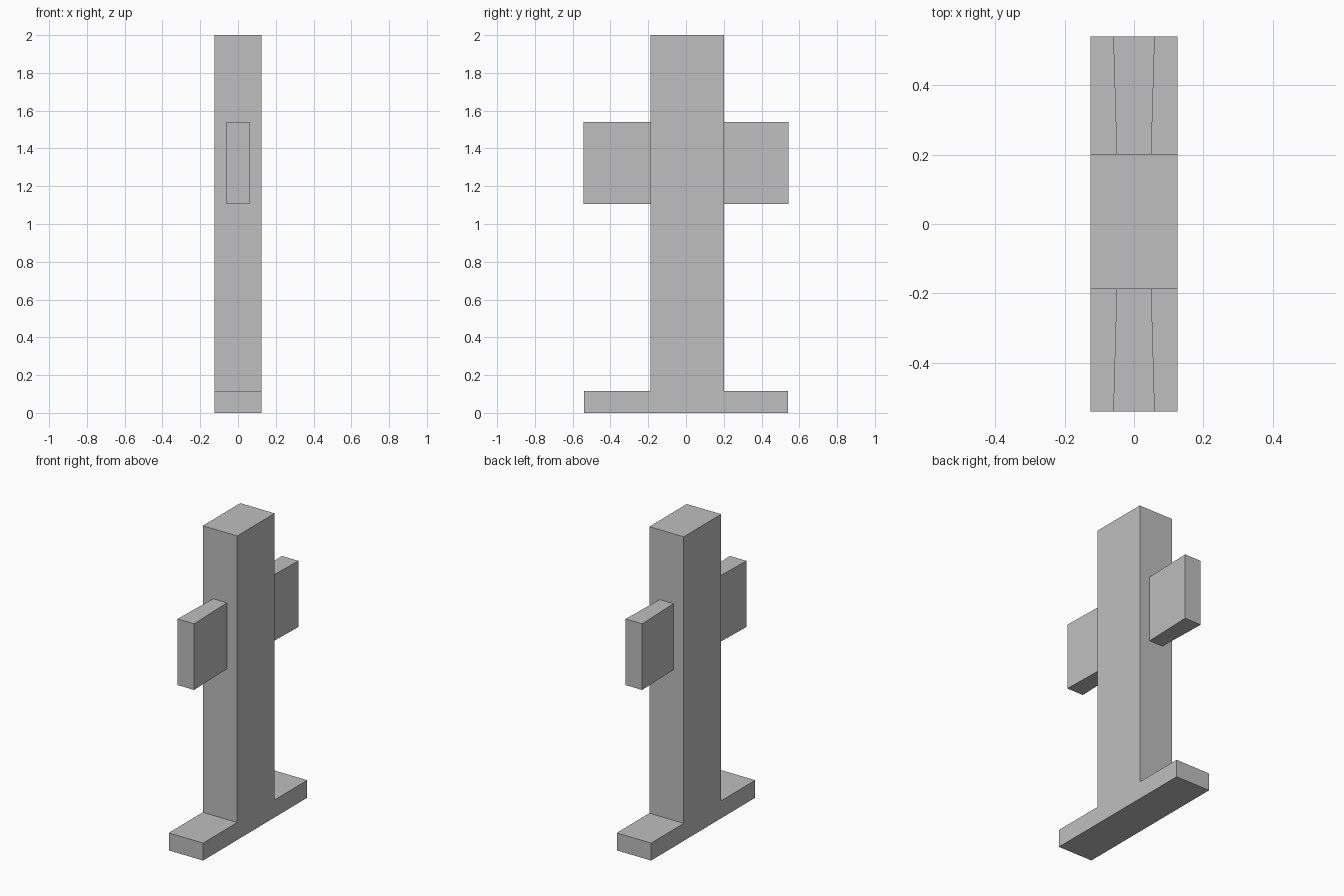
import bpy
import bmesh

cube = bpy.data.objects.get("Cube")
if cube:
    bpy.data.objects.remove(cube, do_unlink=True)

grey = bpy.data.materials.new("plain grey")
grey.use_nodes = True
colour = (0.52, 0.52, 0.52, 1)
grey.diffuse_color = colour
grey.node_tree.nodes["Principled BSDF"].inputs["Base Color"].default_value = colour


def add_solid(name, profile, depth, axis):
    """Extrude a flat outline along x or z between the two depth values."""
    bm = bmesh.new()
    place = (lambda a, b, d: (d, a, b)) if axis == "x" else (lambda a, b, d: (a, b, d))
    face = bm.faces.new([bm.verts.new(place(a, b, depth[0])) for a, b in profile])
    moved = bmesh.ops.extrude_face_region(bm, geom=[face])["geom"]
    for v in moved:
        if isinstance(v, bmesh.types.BMVert):
            v.co["xyz".index(axis)] = depth[1]
    bmesh.ops.recalc_face_normals(bm, faces=bm.faces[:])
    mesh = bpy.data.meshes.new(name)
    bm.to_mesh(mesh)
    bm.free()
    mesh.materials.append(grey)
    obj = bpy.data.objects.new(name, mesh)
    bpy.context.collection.objects.link(obj)
    return obj


# Upright post and its long foot as one inverted T
half_width, reach, foot_top = 0.125, 0.541, 0.115
front, back = -0.187, 0.202
outline = [(-reach, 0), (reach, 0), (reach, foot_top), (back, foot_top),
           (back, 2), (front, 2), (front, foot_top), (-reach, foot_top)]
add_solid("post_and_foot", outline, (-half_width, half_width), "x")

# Side arms, slightly wider at the outer end
for name, root, tip in (("front_arm", front, -0.542), ("back_arm", back, 0.542)):
    plan = [(-0.05, root), (0.05, root), (0.06, tip), (-0.06, tip)]
    add_solid(name, plan, (1.105, 1.54), "z")
